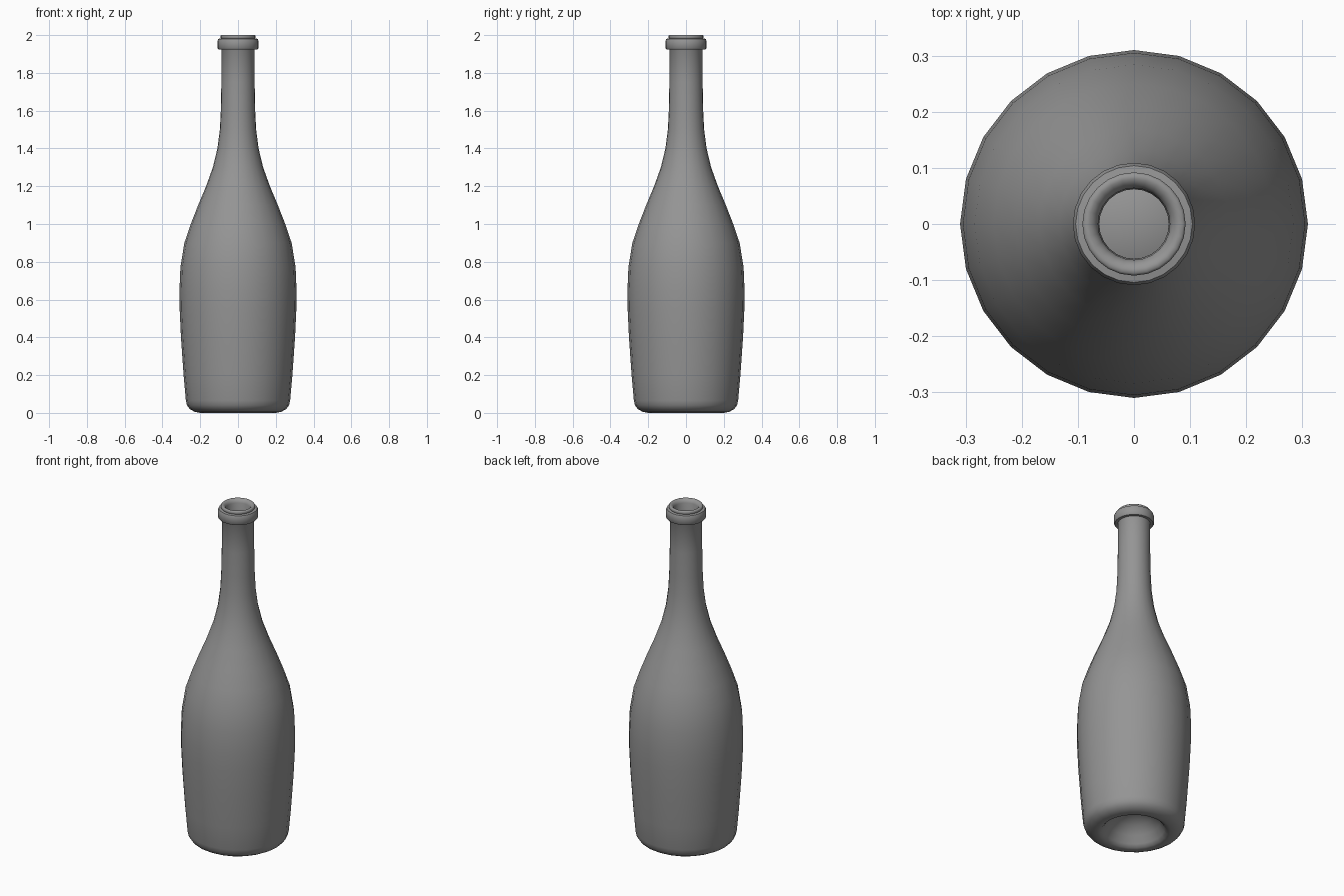
import bpy
import bmesh
from math import cos, sin, pi, radians

cube = bpy.data.objects.get("Cube")
if cube:
    bpy.data.objects.remove(cube, do_unlink=True)

SIDES = 24

glass = bpy.data.materials.new("grey glass")
glass.use_nodes = True
colour = (0.3, 0.3, 0.3, 1)
glass.diffuse_color = colour
glass.node_tree.nodes["Principled BSDF"].inputs["Base Color"].default_value = colour


def lathe(name, profile):
    """Turn a (radius, height) profile around z; radius 0 makes a pole."""
    bm = bmesh.new()
    rings = []
    for r, z in profile:
        if r == 0:
            rings.append([bm.verts.new((0, 0, z))] * SIDES)
        else:
            rings.append([bm.verts.new((r * cos(2 * pi * i / SIDES),
                                        r * sin(2 * pi * i / SIDES), z))
                          for i in range(SIDES)])
    for low, high in zip(rings, rings[1:]):
        for i in range(SIDES):
            j = (i + 1) % SIDES
            corners = [low[i], low[j], high[j], high[i]]
            bm.faces.new(list(dict.fromkeys(corners)))
    bmesh.ops.recalc_face_normals(bm, faces=bm.faces)
    mesh = bpy.data.meshes.new(name)
    bm.to_mesh(mesh)
    bm.free()
    mesh.materials.append(glass)
    obj = bpy.data.objects.new(name, mesh)
    bpy.context.collection.objects.link(obj)
    bpy.ops.object.select_all(action="DESELECT")
    obj.select_set(True)
    bpy.context.view_layer.objects.active = obj
    bpy.ops.object.shade_smooth_by_angle(angle=radians(50))
    return obj


# Hollow underside, rising to a dome
punt = [(0, .13), (.05, .123), (.10, .10), (.14, .06), (.165, .02), (.18, .004)]
# Rounded foot, full belly and long shoulder
body = [(.20, 0), (.23, .006), (.255, .02), (.27, .04), (.276, .065),
        (.288, .2), (.302, .4), (.309, .55), (.31, .65), (.305, .77),
        (.284, .9), (.25, 1.0), (.211, 1.1), (.169, 1.2), (.133, 1.3),
        (.109, 1.4), (.096, 1.5), (.091, 1.6)]
# Neck up to the rounded mouth
neck = [(.088, 1.75), (.088, 1.98), (.092, 1.985), (.092, 1.996), (.088, 2.0),
        (.08, 2.0), (.07, 1.993), (.064, 1.98)]
# Inner wall, following the outside with a glass thickness
inside = [(.062, 1.6), (.08, 1.4), (.14, 1.2), (.22, 1.0), (.275, .77),
          (.28, .6), (.25, .1), (.19, .04), (.12, .12), (0, .16)]
lathe("bottle", punt + body + neck + inside)

# Raised ring below the mouth
ring = [(.085, 1.925), (.104, 1.925), (.109, 1.931), (.109, 1.968),
        (.104, 1.98), (.085, 1.983)]
lathe("neck_ring", ring + ring[:1])
